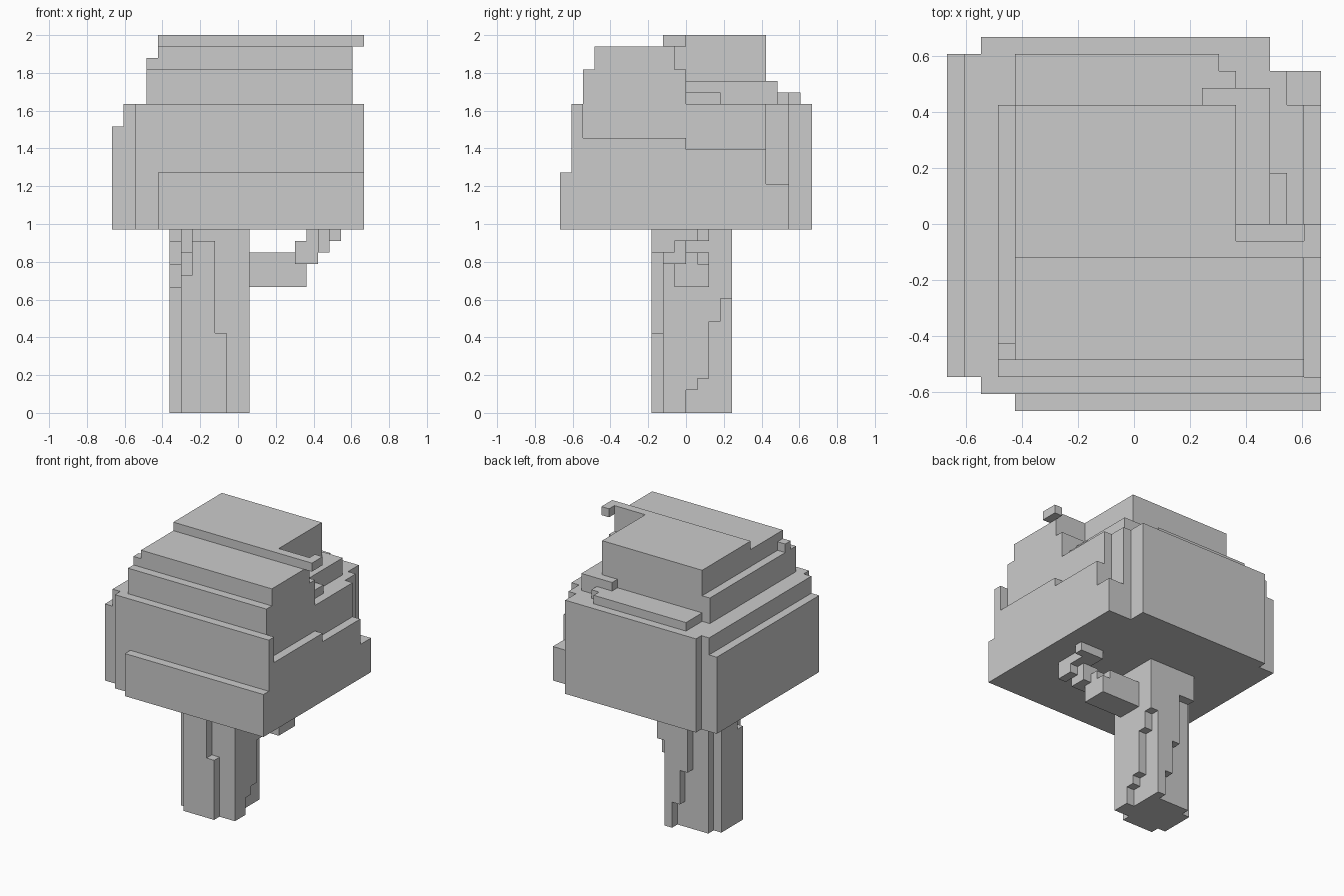
import bpy, bmesh, math
from mathutils import Vector

if "Cube" in bpy.data.objects:
    bpy.data.objects.remove(bpy.data.objects["Cube"])

U = 2 / 33  # voxel size: the tree is 33 voxels tall


def cells(boxes):
    """All unit voxels inside boxes given as (x0, x1, y0, y1, z0, z1)."""
    return {(x, y, z) for x0, x1, y0, y1, z0, z1 in boxes
            for x in range(x0, x1) for y in range(y0, y1) for z in range(z0, z1)}


def voxel_object(name, filled):
    """Outer skin of a voxel set, with flat regions merged."""
    bm = bmesh.new()
    verts = {}

    def vert(p):
        if p not in verts:
            verts[p] = bm.verts.new(Vector(p) * U)
        return verts[p]

    for c in filled:
        for axis in range(3):
            for side in (0, 1):
                n = list(c)
                n[axis] += 1 if side else -1
                if tuple(n) in filled:
                    continue
                a, b = (axis + 1) % 3, (axis + 2) % 3
                ring = []
                for da, db in ((0, 0), (1, 0), (1, 1), (0, 1)):
                    p = list(c)
                    p[axis] += side
                    p[a] += da
                    p[b] += db
                    ring.append(vert(tuple(p)))
                bm.faces.new(ring if side else ring[::-1])
    bmesh.ops.dissolve_limit(bm, angle_limit=math.radians(1), verts=bm.verts[:],
                             edges=bm.edges[:], delimit={'NORMAL'})
    mesh = bpy.data.meshes.new(name)
    bm.to_mesh(mesh)
    bm.free()
    obj = bpy.data.objects.new(name, mesh)
    bpy.context.collection.objects.link(obj)
    return obj


# Wide lower foliage with stepped edges
lower = cells([
    (-7, 11, -11, -10, 16, 21), (-9, 11, -10, -9, 16, 27),
    (-11, -10, -9, 10, 16, 25), (-10, -9, -9, 10, 16, 27),
    (-9, 10, -9, 7, 16, 27), (-9, 9, 7, 9, 16, 27), (-9, 8, 9, 11, 16, 27),
    (10, 11, -9, 0, 16, 24), (10, 11, 0, 7, 16, 23), (9, 11, 7, 9, 16, 20),
])
# Crown: terraces, top plate with hooked end, low ledges at the back right
crown = cells([
    (-8, 10, -9, 0, 27, 30), (-8, 6, 0, 7, 27, 30),
    (-7, 10, -8, -1, 30, 32), (-7, 6, -1, 7, 30, 32), (-8, -7, -8, -7, 30, 31),
    (-7, 6, -2, 7, 32, 33), (6, 10, -2, -1, 32, 33), (10, 11, -2, 0, 32, 33),
    (6, 8, 0, 7, 27, 29), (4, 8, 7, 8, 27, 29), (8, 9, 0, 3, 27, 28),
    (-7, 5, 7, 10, 27, 28), (5, 6, 7, 9, 27, 28),
])
voxel_object("foliage", lower | crown)

# Trunk core and front bark
trunk = cells([
    (-4, 0, -2, 3, 0, 16), (-5, -4, -1, 3, 0, 16), (-5, -4, -2, -1, 0, 14),
    (-5, -4, -3, -2, 0, 12), (-4, -2, -3, -2, 0, 15), (-2, -1, -3, -2, 0, 7),
])
# Bark on the right, left and back sides, stepping sideways with height
for z0, z1, y1 in ((0, 2, 0), (2, 3, 1), (3, 8, 2), (8, 10, 3), (10, 16, 4)):
    trunk |= cells([(0, 1, -2, y1, z0, z1)])
for z0, z1, y0 in ((0, 11, -2), (11, 13, -1), (13, 15, 0), (15, 16, 1)):
    trunk |= cells([(-6, -5, y0, 2, z0, z1)])
for z0, z1, x0 in ((0, 3, -1), (3, 7, -2), (7, 13, -3), (13, 16, -5)):
    trunk |= cells([(x0, 0, 3, 4, z0, z1)])
voxel_object("trunk", trunk)

# Side branch: thick stub, then small lumps rising into the foliage
branch = cells([
    (1, 6, -1, 2, 11, 13), (1, 6, -1, 1, 13, 14), (1, 5, 1, 2, 13, 14),
    (5, 7, -2, 0, 13, 15), (7, 8, -3, -1, 14, 16),
    (6, 8, -2, 2, 15, 16), (8, 9, 1, 2, 15, 16),
])
voxel_object("branch", branch)
